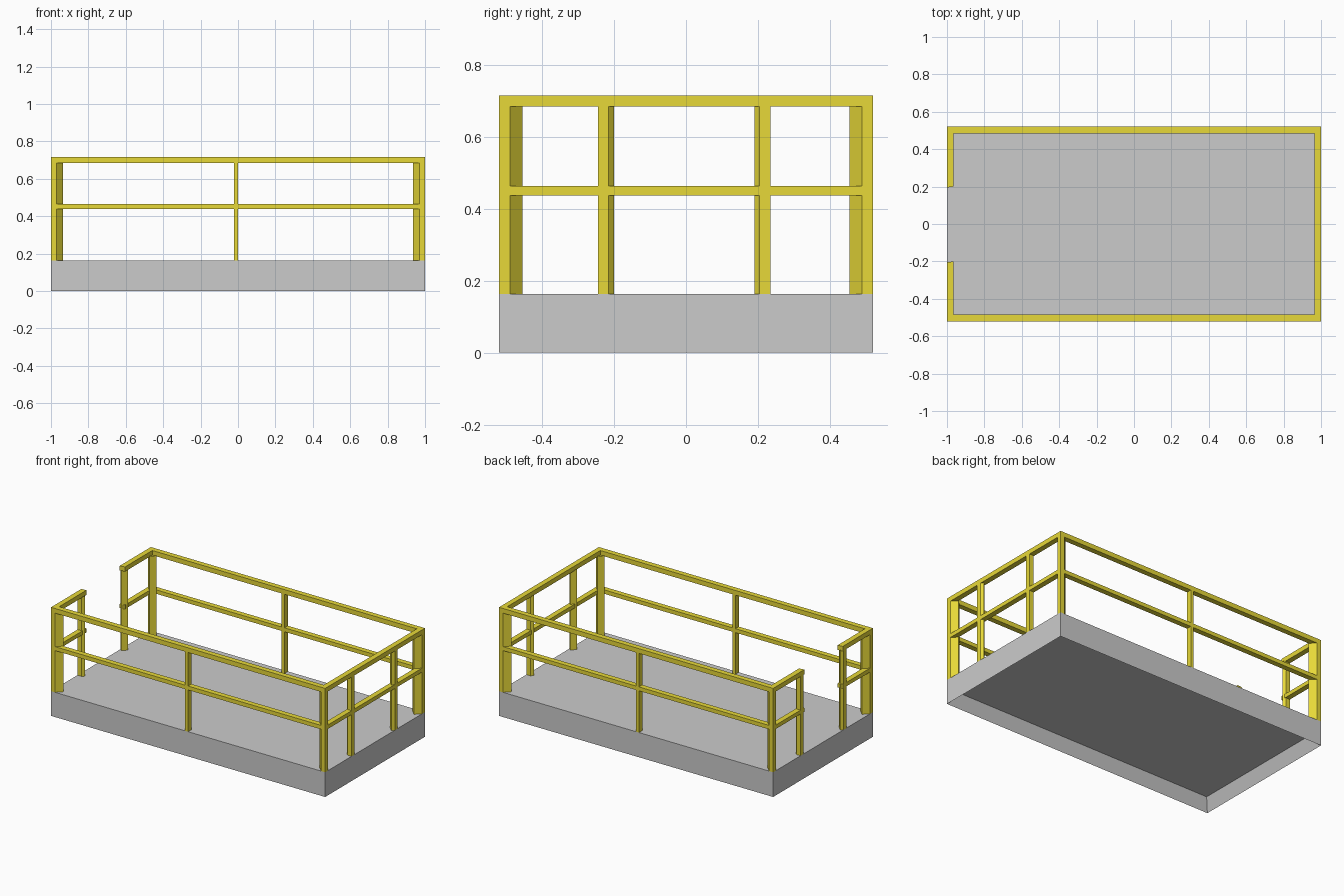
import bpy, bmesh

if "Cube" in bpy.data.objects:
    bpy.data.objects.remove(bpy.data.objects["Cube"])

X, Y = 1.0, 0.52          # half size of the platform
DECK = 0.163              # deck height
RAIL = 0.035              # rail depth
GAP = 0.20                # half width of the entrance on the left

yellow = bpy.data.materials.new("safety_yellow")
yellow.diffuse_color = (0.8, 0.69, 0.04, 1)
yellow.use_nodes = True
yellow.node_tree.nodes["Principled BSDF"].inputs["Base Color"].default_value = yellow.diffuse_color


def prism(name, outline, z0, z1, caps=True, mat=None):
    """Extrude a flat outline from z0 to z1, optionally open at both ends."""
    bm = bmesh.new()
    lo = [bm.verts.new((x, y, z0)) for x, y in outline]
    hi = [bm.verts.new((x, y, z1)) for x, y in outline]
    n = len(outline)
    for i in range(n):
        j = (i + 1) % n
        bm.faces.new((lo[i], lo[j], hi[j], hi[i]))
    if caps:
        bm.faces.new(lo[::-1])
        bm.faces.new(hi)
    bmesh.ops.recalc_face_normals(bm, faces=bm.faces)
    mesh = bpy.data.meshes.new(name)
    bm.to_mesh(mesh)
    bm.free()
    obj = bpy.data.objects.new(name, mesh)
    bpy.context.collection.objects.link(obj)
    if mat:
        mesh.materials.append(mat)
    return obj


# Platform with a shallow recess underneath
platform = prism("platform", [(-X, -Y), (X, -Y), (X, Y), (-X, Y)], 0, DECK)
bm = bmesh.new()
bm.from_mesh(platform.data)
bm.faces.ensure_lookup_table()
bottom = min(bm.faces, key=lambda f: f.calc_center_median().z)
bmesh.ops.inset_region(bm, faces=[bottom], thickness=0.05)
for v in bottom.verts:
    v.co.z = 0.082
bm.to_mesh(platform.data)
bm.free()

# Top and middle rails: one mitred strip round the deck, open at the entrance
xi, yi = X - RAIL, Y - RAIL
strip = [(-X, -GAP - 0.005), (-X, -Y), (X, -Y), (X, Y), (-X, Y), (-X, GAP - 0.005),
         (-xi, GAP), (-xi, yi), (xi, yi), (xi, -yi), (-xi, -yi), (-xi, -GAP)]
prism("top_rail", strip, 0.685, 0.716, mat=yellow)
prism("middle_rail", strip, 0.438, 0.464, mat=yellow)


def diagonal_post(name, x, y, size):
    """Post pointing inwards at 45 degrees from the outer corner (x, y)."""
    sx, sy = (-1 if x > 0 else 1), (-1 if y > 0 else 1)
    w = 0.03
    local = [(0, 0), (w, 0), (size, size - w), (size - w, size), (0, w)]
    prism(name, [(x + sx * a, y + sy * b) for a, b in local],
          DECK, 0.69, caps=False, mat=yellow)


# Corner posts and the posts along both short ends
for sx, xn in ((-1, "left"), (1, "right")):
    for sy, yn in ((-1, "front"), (1, "back")):
        diagonal_post(f"corner_post_{yn}_{xn}", sx * X, sy * Y, 0.065)
        diagonal_post(f"end_post_{yn}_{xn}", sx * X, 0.235 if sy > 0 else -0.245, 0.045)

# Middle posts on the long sides
for s, n in ((-1, "front"), (1, "back")):
    prism(f"middle_post_{n}", [(-0.021, s * Y), (0, s * Y), (0, s * yi), (-0.021, s * yi)],
          DECK, 0.69, caps=False, mat=yellow)
